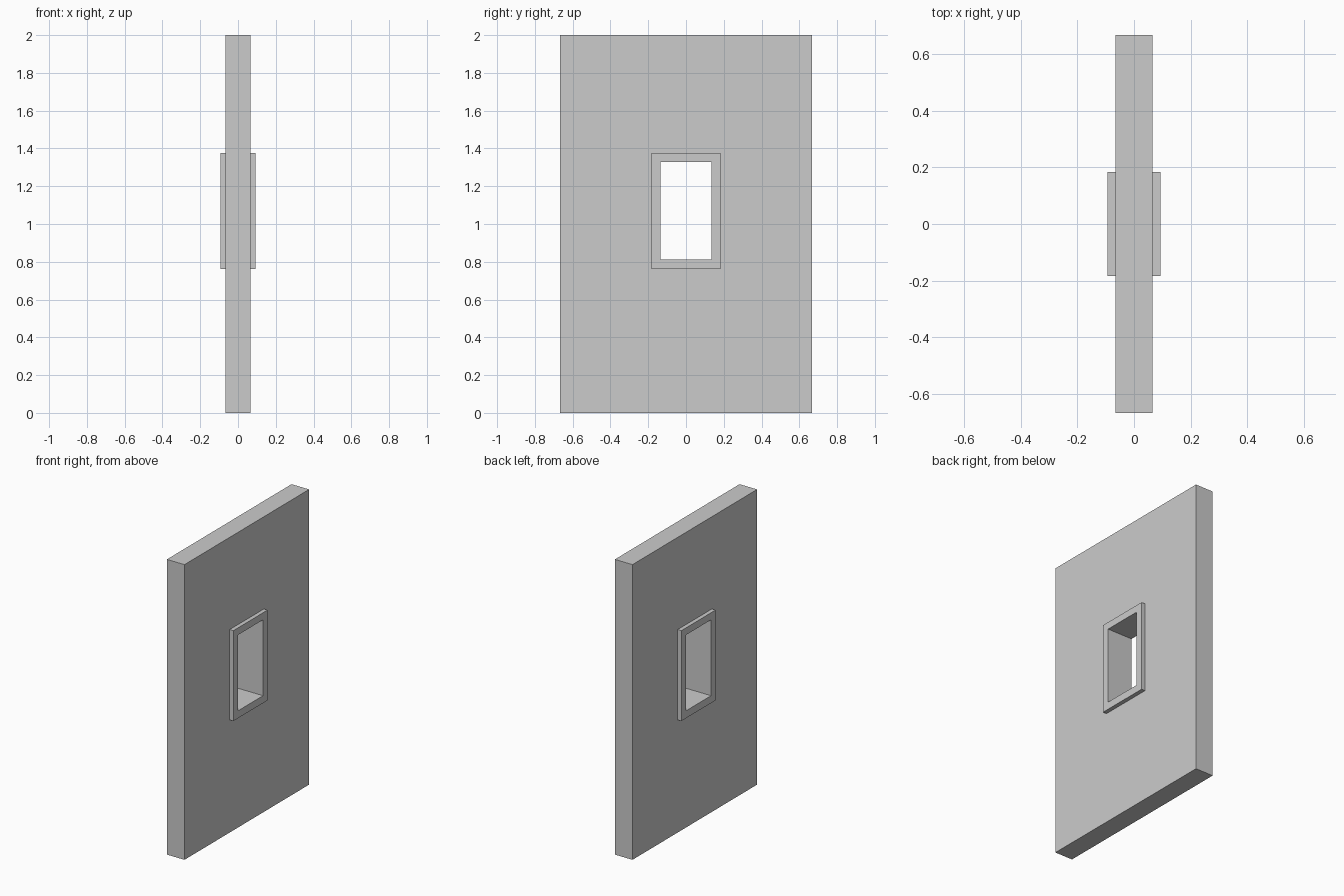
import bpy, bmesh

if "Cube" in bpy.data.objects:
    bpy.data.objects.remove(bpy.data.objects["Cube"])


def ring_panel(name, half_x, outer, inner):
    """Rectangular panel in the YZ plane with a rectangular opening.
    outer / inner are (half width in y, bottom z, top z)."""
    bm = bmesh.new()

    def loop(x, rect):
        w, lo, hi = rect
        return [bm.verts.new((x, y, z)) for y, z in ((-w, lo), (w, lo), (w, hi), (-w, hi))]

    # Front outer, front inner, back inner, back outer: bridged into a closed ring
    loops = [loop(half_x, outer), loop(half_x, inner),
             loop(-half_x, inner), loop(-half_x, outer)]
    for k in range(4):
        a, b = loops[k], loops[(k + 1) % 4]
        for i in range(4):
            j = (i + 1) % 4
            bm.faces.new((a[i], a[j], b[j], b[i]))
    bmesh.ops.recalc_face_normals(bm, faces=bm.faces)
    mesh = bpy.data.meshes.new(name)
    bm.to_mesh(mesh)
    bm.free()
    obj = bpy.data.objects.new(name, mesh)
    bpy.context.collection.objects.link(obj)
    return obj


frame_outer = (0.183, 0.763, 1.375)
window_opening = (0.135, 0.813, 1.327)

# Wall slab with a hole that receives the frame
ring_panel("wall", 0.066, (0.667, 0.0, 2.0), frame_outer)

# Window frame passing through the wall and standing proud on both sides
ring_panel("window_frame", 0.0935, frame_outer, window_opening)
